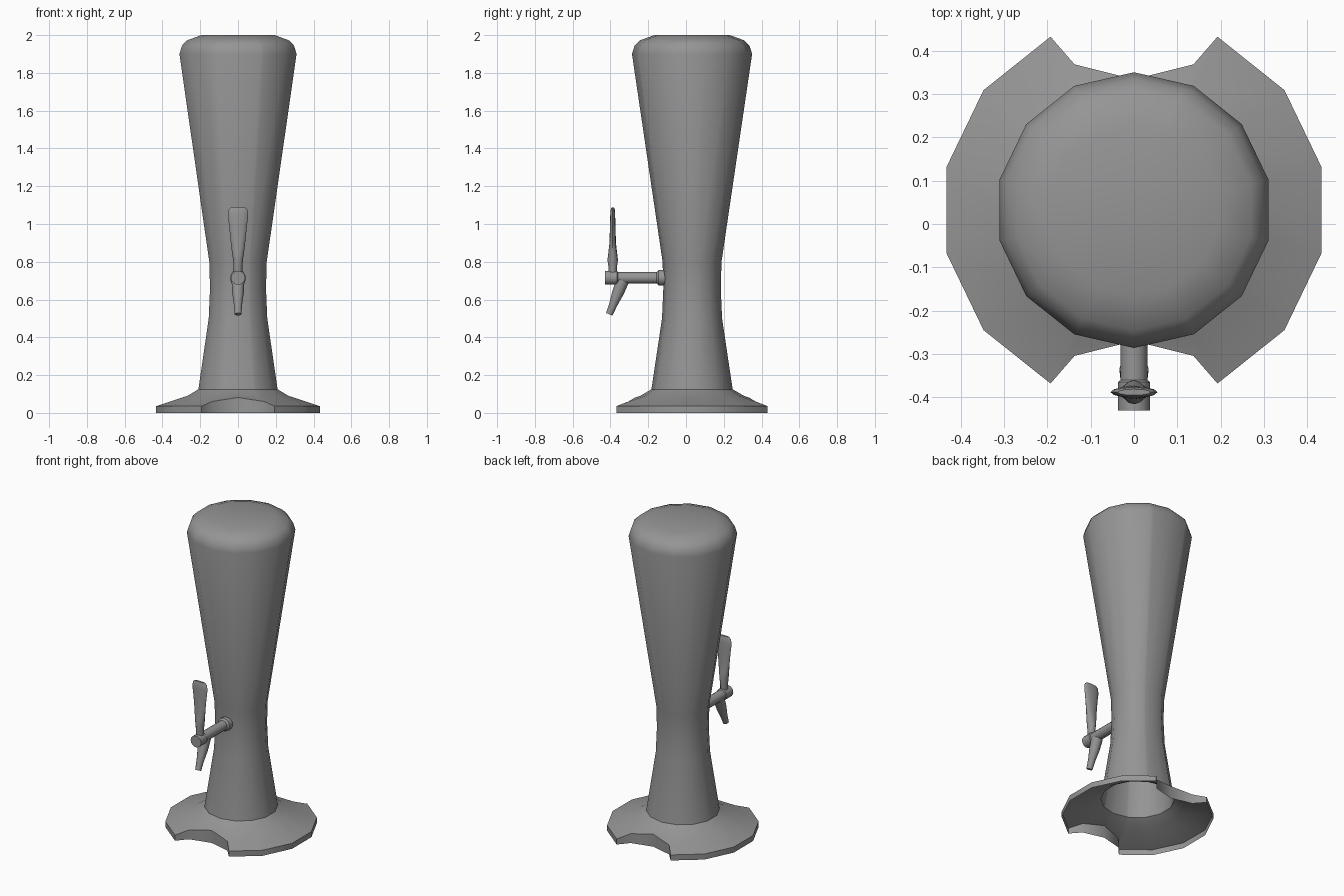
import bpy, bmesh, math
from mathutils import Vector

if "Cube" in bpy.data.objects:
    bpy.data.objects.remove(bpy.data.objects["Cube"])

grey = bpy.data.materials.new("brushed grey")
grey.use_nodes = True
COLOUR = (0.3, 0.3, 0.3, 1)
grey.diffuse_color = COLOUR
grey.node_tree.nodes["Principled BSDF"].inputs["Base Color"].default_value = COLOUR

CENTRE_Y = 0.032


def loft(name, rings, caps=(True, True), angle=40):
    """Skin a list of equal-length point rings, capping either end."""
    bm = bmesh.new()
    loops = [[bm.verts.new(p) for p in ring] for ring in rings]
    n = len(loops[0])
    for a, b in zip(loops, loops[1:]):
        for i in range(n):
            j = (i + 1) % n
            bm.faces.new((a[i], a[j], b[j], b[i]))
    if caps[0]:
        bm.faces.new(loops[0][::-1])
    if caps[1]:
        bm.faces.new(loops[-1])
    if all(caps):
        bmesh.ops.recalc_face_normals(bm, faces=bm.faces)
    mesh = bpy.data.meshes.new(name)
    bm.to_mesh(mesh)
    bm.free()
    mesh.materials.append(grey)
    ob = bpy.data.objects.new(name, mesh)
    bpy.context.collection.objects.link(ob)
    bpy.ops.object.select_all(action="DESELECT")
    ob.select_set(True)
    bpy.context.view_layer.objects.active = ob
    bpy.ops.object.shade_smooth_by_angle(angle=math.radians(angle))
    return ob


def ellipse(centre, u, v, n):
    """Ring of n points around a centre, spanned by two half axes."""
    return [centre + u * math.cos(t) + v * math.sin(t)
            for t in (2 * math.pi * i / n for i in range(n))]


# Tower: 14-sided hollow shell, flared foot notched at front and back
SIDES = 14
STEP = 2 * math.pi / SIDES
NOTCH = math.atan2(0.336, 0.137)
angles = [math.pi / 2 + i * STEP for i in range(SIDES)]
angles += [NOTCH, math.pi - NOTCH, math.pi + NOTCH, 2 * math.pi - NOTCH]
angles = sorted(a % (2 * math.pi) for a in angles)
FOOT_R, FOOT_Z, STEP_R, STEP_Z = 0.444, 0.036, 0.275, 0.09


def polygon_radius(a):
    local = (a - math.pi / 2) % STEP - STEP / 2
    return math.cos(STEP / 2) / math.cos(local)


def rim_radius(a):
    off = abs(a % math.pi - math.pi / 2)
    if off < 0.01:
        return 0.302
    if off < math.pi / 2 - NOTCH + 0.01:
        return 0.363
    return FOOT_R * polygon_radius(a)


def tower_ring(radius, height):
    return [Vector((radius(a) * math.cos(a), radius(a) * math.sin(a) + CENTRE_Y, height(a)))
            for a in angles]


def rim_height(a):
    r = rim_radius(a) / polygon_radius(a)
    return FOOT_Z + (STEP_Z - FOOT_Z) * (FOOT_R - r) / (FOOT_R - STEP_R)


profile = [(STEP_R, STEP_Z), (0.215, 0.125), (0.159, 0.5), (0.152, 0.66),
           (0.156, 0.8), (0.318, 1.9), (0.304, 1.945), (0.277, 1.972), (0.2, 2.0)]
rings = [tower_ring(rim_radius, lambda a: 0), tower_ring(rim_radius, rim_height)]
for r, z in profile:
    rings.append(tower_ring(lambda a: r * polygon_radius(a), lambda a: z))
loft("tower", rings, caps=(False, True), angle=50)

# Tap pipe: wall flange, shank and front collar
X, Y, Z = Vector((1, 0, 0)), Vector((0, 1, 0)), Vector((0, 0, 1))
TAP_Z = 0.715
pipe = [(-0.10, 0.042), (-0.145, 0.042), (-0.155, 0.031), (-0.36, 0.031),
        (-0.365, 0.037), (-0.43, 0.037)]
loft("tap_pipe", [ellipse(Vector((0, y, TAP_Z)), X * r, Z * r, 14) for y, r in pipe])

# Spout: slanted tapering tube
top, bottom = Vector((0, -0.335, 0.70)), Vector((0, -0.406, 0.522))
across = (bottom - top).normalized().cross(X)
spout = [(0, 0.034), (0.35, 0.031), (0.7, 0.022), (1, 0.018)]
loft("tap_spout", [ellipse(top.lerp(bottom, t), X * r, across * r, 12) for t, r in spout])

# Handle: round neck flattening into a paddle (height, half width, half depth)
handle = [(0.72, 0.022, 0.022), (0.77, 0.023, 0.022), (0.81, 0.026, 0.028),
          (0.85, 0.032, 0.023), (0.90, 0.038, 0.017), (0.98, 0.046, 0.015),
          (1.045, 0.054, 0.013), (1.075, 0.05, 0.011), (1.087, 0.038, 0.007)]
loft("tap_handle", [ellipse(Vector((0, -0.388, z)), X * w, Y * d, 12) for z, w, d in handle])
